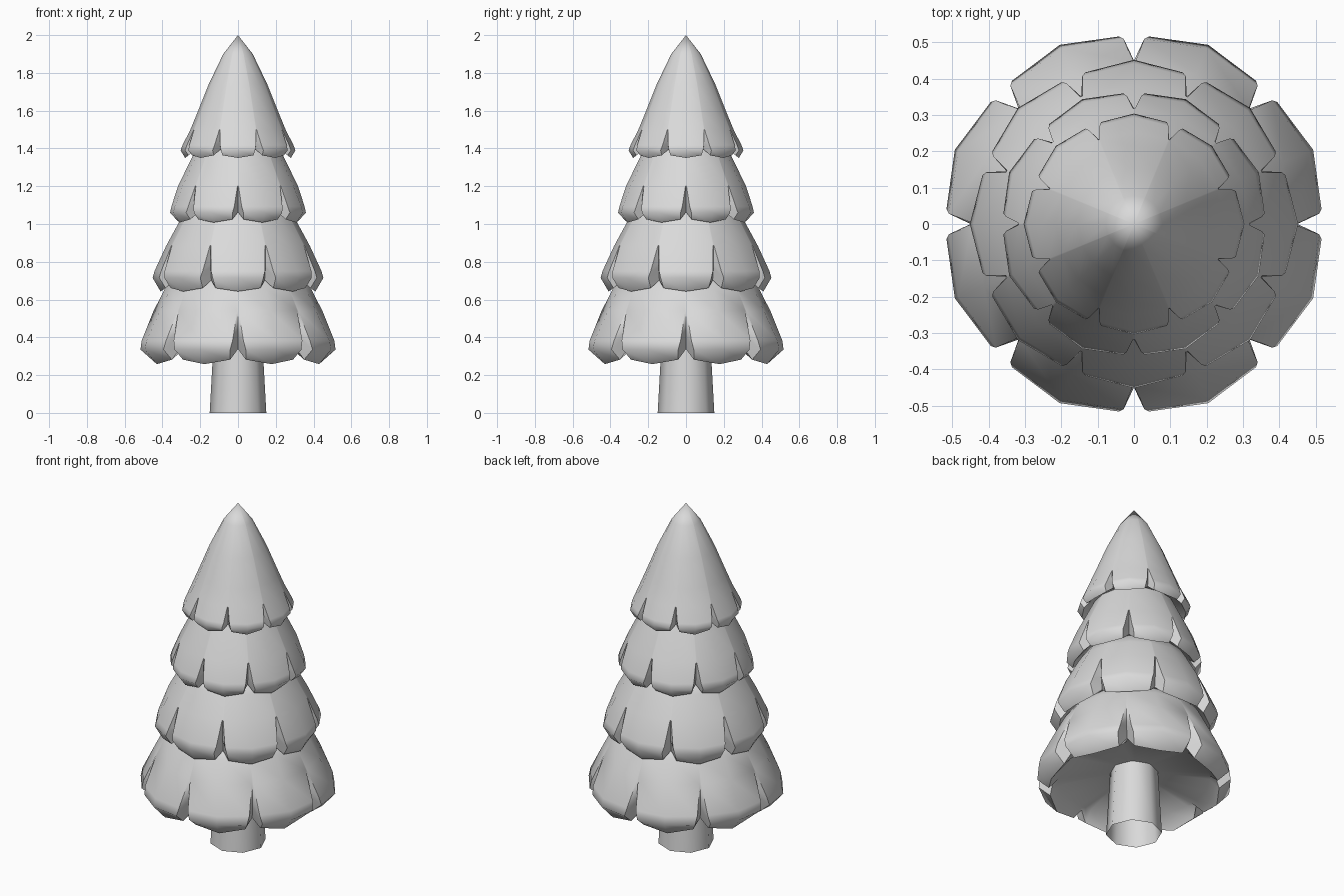
import bpy
import bmesh
from math import radians, sin, cos

old = bpy.data.objects.get("Cube")
if old:
    bpy.data.objects.remove(old, do_unlink=True)

LOBES = 8
STEP = 360 / LOBES

grey = bpy.data.materials.new("pale_grey")
grey.use_nodes = True
grey.diffuse_color = (0.7, 0.7, 0.7, 1)
grey.node_tree.nodes["Principled BSDF"].inputs["Base Color"].default_value = (0.7, 0.7, 0.7, 1)


def finish(bm, name):
    mesh = bpy.data.meshes.new(name)
    bm.to_mesh(mesh)
    bm.free()
    mesh.materials.append(grey)
    obj = bpy.data.objects.new(name, mesh)
    bpy.context.collection.objects.link(obj)
    bpy.ops.object.select_all(action="DESELECT")
    obj.select_set(True)
    bpy.context.view_layer.objects.active = obj
    bpy.ops.object.shade_smooth_by_angle(angle=radians(62))


def loft(bm, rings):
    """Bridge closed rings of equal length."""
    for a, b in zip(rings, rings[1:]):
        n = len(a)
        for i in range(n):
            j = (i + 1) % n
            bm.faces.new((a[i], a[j], b[j], b[i]))


def ring(bm, start, gap, mid, corner, notch):
    """One row round a tier; mid, corner and notch are (radius, height)."""
    verts = []
    for k in range(LOBES):
        a = start + k * STEP
        for angle, (r, z) in ((a, notch), (a + gap, corner),
                              (a + STEP / 2, mid), (a + STEP - gap, corner)):
            t = radians(angle)
            verts.append(bm.verts.new((r * cos(t), r * sin(t), z)))
    return verts


def tier(name, start, upper, wide, notch_r, low, lift, apex=None):
    """Skirt of lobes: plain upper rows, slit flaring to the rim, hollow base."""
    bm = bmesh.new()
    rings = [ring(bm, start, 0.5, p, p, p) for p in upper]
    (rw, zw), (rl, zl) = wide, low
    # Shoulder, widest row and rim of the lobes
    rs, zs = rw - 0.01, zw + lift * 0.6
    rings.append(ring(bm, start, 3.2, (rs, zs), (rs * 0.975, zs),
                      (notch_r, zw + lift * 1.3)))
    rings.append(ring(bm, start, 4.6, wide, (rw * 0.97, zw),
                      (notch_r, zw + lift * 0.9)))
    rings.append(ring(bm, start, 5.2, low, (rl * 0.98, zl + lift * 0.3),
                      (notch_r * 0.97, zl + lift)))
    # Hollow underside
    for inner in ((rl * 0.87, zl + lift), (rl * 0.25, zl + lift * 1.5)):
        rings.append(ring(bm, start, 5.2, inner, inner, inner))
    loft(bm, rings)
    bm.faces.new(rings[-1])
    if apex:
        tip = bm.verts.new((0, 0, apex))
        top = rings[0]
        for i in range(len(top)):
            bm.faces.new((top[i - 1], top[i], tip))
    else:
        bm.faces.new(rings[0])
    bmesh.ops.recalc_face_normals(bm, faces=bm.faces)
    finish(bm, name)


# Foliage, with lobes staggered from tier to tier
tier("bottom_foliage", 0, [(0.33, 0.74), (0.385, 0.66), (0.447, 0.54)],
     (0.534, 0.335), 0.45, (0.465, 0.258), 0.08)
tier("lower_foliage", STEP / 2, [(0.265, 1.09), (0.312, 1.01), (0.38, 0.885)],
     (0.452, 0.715), 0.38, (0.41, 0.643), 0.06)
tier("upper_foliage", 0, [(0.2, 1.44), (0.24, 1.36), (0.318, 1.2)],
     (0.372, 1.06), 0.305, (0.335, 1.008), 0.055)
tier("top_foliage", STEP / 2,
     [(0.078, 1.9), (0.155, 1.74), (0.215, 1.59), (0.252, 1.5)],
     (0.304, 1.39), 0.25, (0.28, 1.35), 0.045, apex=2.0)

# Tapered trunk, open at both ends
bm = bmesh.new()
bmesh.ops.create_cone(bm, cap_ends=False, segments=8,
                      radius1=0.15, radius2=0.125, depth=0.45)
bmesh.ops.translate(bm, verts=bm.verts, vec=(0, 0, 0.225))
finish(bm, "trunk")
